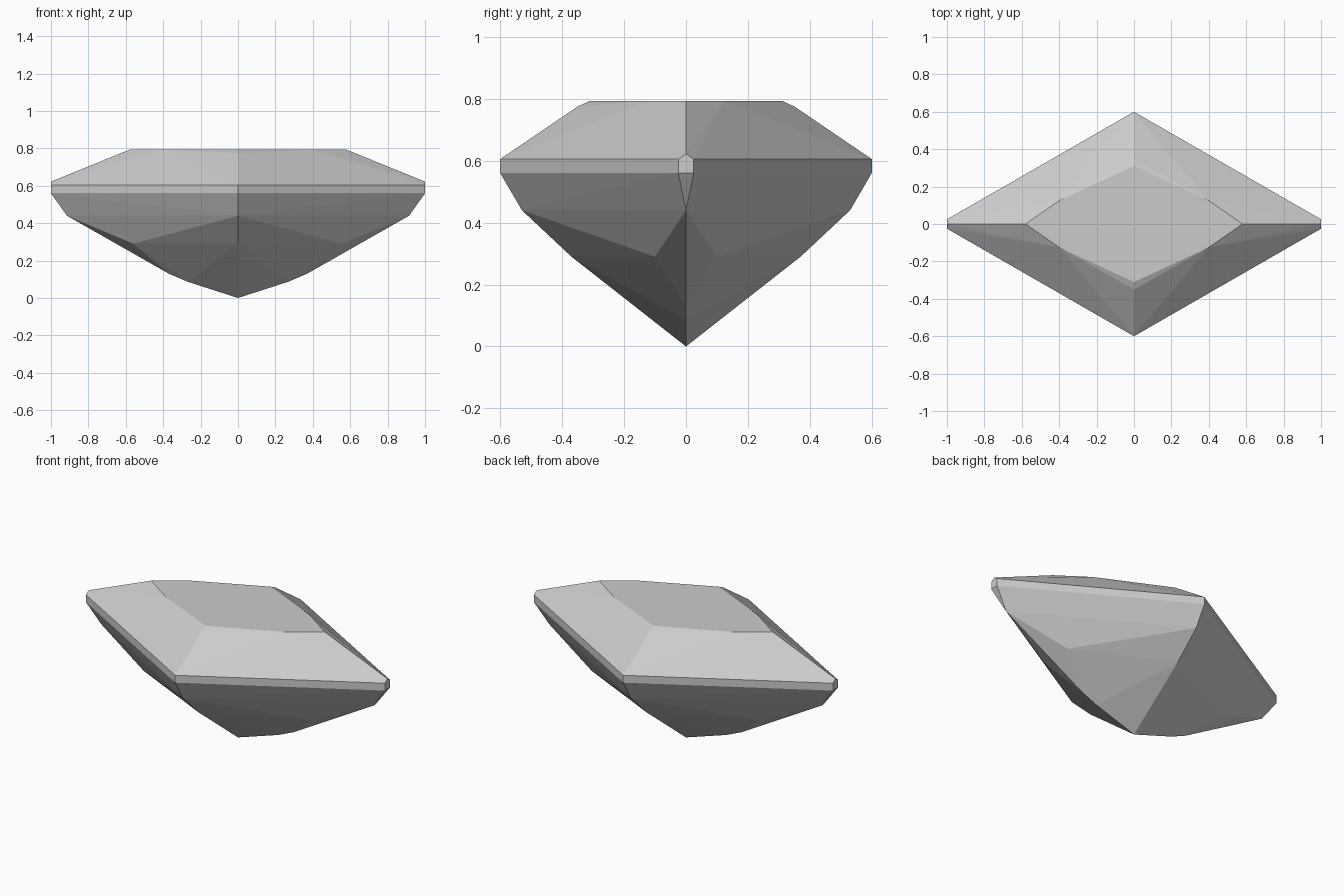
import bpy
import bmesh
from math import radians

cube = bpy.data.objects.get("Cube")
if cube:
    bpy.data.objects.remove(cube, do_unlink=True)

# Stone colour
stone = bpy.data.materials.new("pale_grey_stone")
stone.use_nodes = True
GREY = (0.6, 0.6, 0.6, 1.0)
stone.diffuse_color = GREY
stone.node_tree.nodes["Principled BSDF"].inputs["Base Color"].default_value = GREY

# Heights of the facet rings
TABLE, STAR, GIRDLE_TOP, GIRDLE_LOW = 0.793, 0.775, 0.605, 0.56
PAVILION_HIGH, PAVILION_LOW = 0.44, 0.29

# Facet corners of one quarter
crown = [(0, 0.31, TABLE), (0.4, 0.125, TABLE), (0.58, 0, TABLE),
         (0, 0.35, STAR), (0.62, 0, STAR)]
girdle = [(x, y, z) for z in (GIRDLE_TOP, GIRDLE_LOW)
          for x, y in ((0, 0.6), (1, 0.025))] + [(1, 0, 0.622)]
pavilion = [(0, 0.53, PAVILION_HIGH), (0.915, 0, PAVILION_HIGH),
            (0.56, 0.1, PAVILION_LOW), (0, 0.37, PAVILION_LOW),
            (0.37, 0, 0.13), (0.27, 0, 0.087), (0, 0, 0)]


def mirrored(points):
    """Reflect quarter corners to all four sides without repeats."""
    return sorted({(sx * x, sy * y, z) for x, y, z in points
                   for sx in (1, -1) for sy in (1, -1)})


# The cut stone is the convex shell around its facet corners
bm = bmesh.new()
for corner in mirrored(crown + girdle + pavilion):
    bm.verts.new(corner)
bmesh.ops.convex_hull(bm, input=bm.verts[:])
bmesh.ops.dissolve_limit(bm, angle_limit=radians(0.5),
                         verts=bm.verts[:], edges=bm.edges[:])
bmesh.ops.recalc_face_normals(bm, faces=bm.faces[:])

mesh = bpy.data.meshes.new("cut_gemstone")
bm.to_mesh(mesh)
bm.free()
mesh.materials.append(stone)
gem = bpy.data.objects.new("cut_gemstone", mesh)
bpy.context.collection.objects.link(gem)
